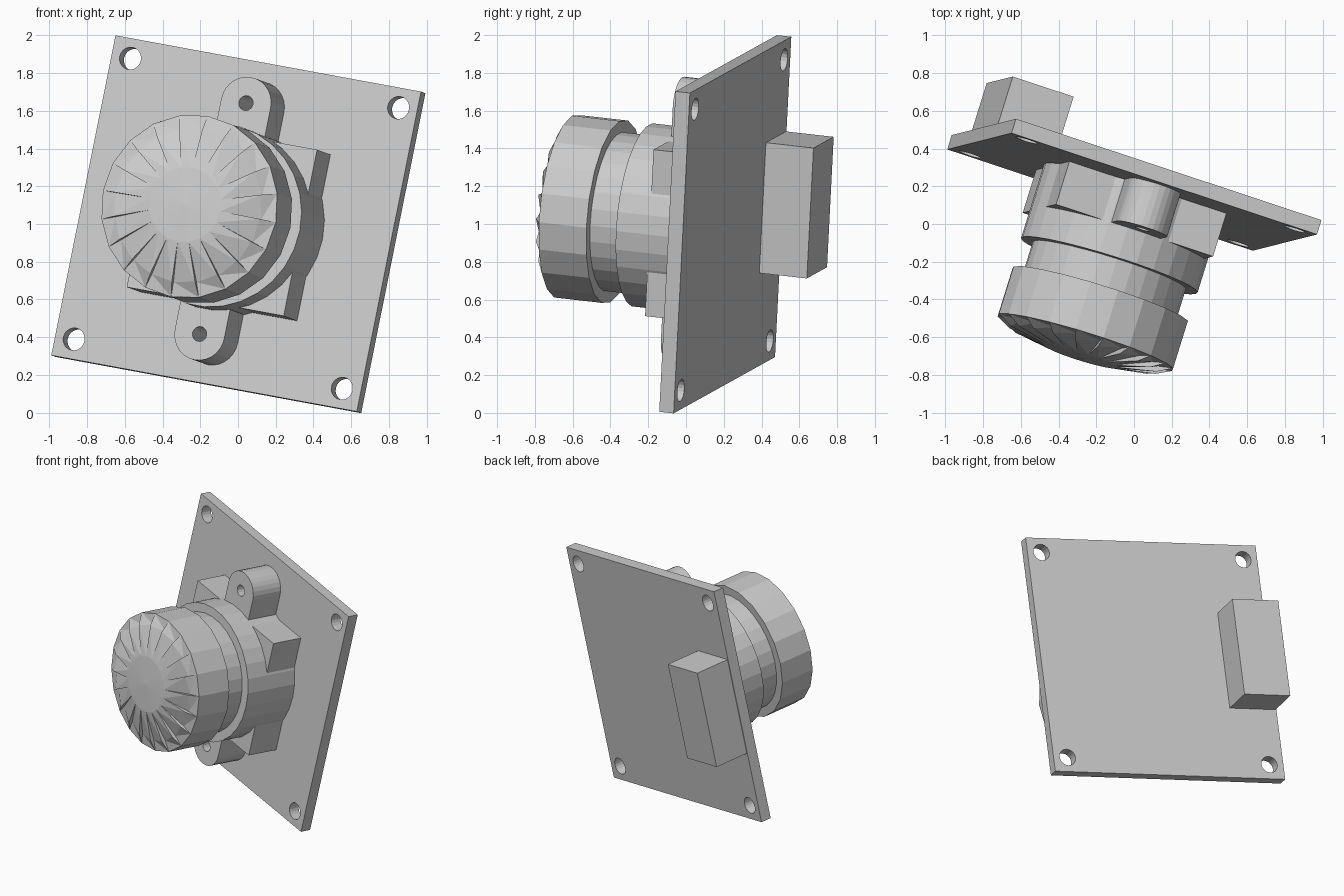
import bpy, bmesh, math
from mathutils import Matrix, Vector

if "Cube" in bpy.data.objects:
    bpy.data.objects.remove(bpy.data.objects["Cube"])

# Tilted frame: X = board right, Y = board up, Z = out of the board's front
right = Vector((0.935, -0.31, -0.172)).normalized()
up = Vector((0.196, 0.05, 0.979))
up = (up - right * up.dot(right)).normalized()
out = right.cross(up)
FRAME = Matrix.Translation((-0.01, 0.17, 1.003)) @ Matrix((right, up, out)).transposed().to_4x4()

grey = bpy.data.materials.new("light_grey")
grey.diffuse_color = (0.6, 0.6, 0.6, 1)
grey.use_nodes = True
grey.node_tree.nodes["Principled BSDF"].inputs["Base Color"].default_value = grey.diffuse_color


def finish(name, bm):
    bmesh.ops.recalc_face_normals(bm, faces=bm.faces)
    me = bpy.data.meshes.new(name)
    bm.to_mesh(me)
    bm.free()
    ob = bpy.data.objects.new(name, me)
    bpy.context.collection.objects.link(ob)
    me.materials.append(grey)
    ob.matrix_world = FRAME
    return ob


def box(name, lo, hi):
    bm = bmesh.new()
    bmesh.ops.create_cube(bm, size=1)
    for v in bm.verts:
        v.co = [l + (c + 0.5) * (h - l) for c, l, h in zip(v.co, lo, hi)]
    return finish(name, bm)


def arc(cx, cy, r, start=0.0, sweep=2 * math.pi, n=20):
    return [(cx + r * math.cos(start + sweep * i / n),
             cy + r * math.sin(start + sweep * i / n)) for i in range(n)]


def plate(name, outlines, z0, z1):
    """Extruded outline; the outlines after the first are holes."""
    cu = bpy.data.curves.new(name, 'CURVE')
    cu.dimensions = '2D'
    cu.fill_mode = 'BOTH'
    cu.extrude = (z1 - z0) / 2
    for pts in outlines:
        sp = cu.splines.new('POLY')
        sp.points.add(len(pts) - 1)
        for p, (x, y) in zip(sp.points, pts):
            p.co = (x, y, 0, 1)
        sp.use_cyclic_u = True
    tmp = bpy.data.objects.new(name + "_outline", cu)
    bpy.context.collection.objects.link(tmp)
    me = bpy.data.meshes.new_from_object(tmp.evaluated_get(bpy.context.evaluated_depsgraph_get()))
    bpy.data.objects.remove(tmp)
    bm = bmesh.new()
    bm.from_mesh(me)
    bmesh.ops.remove_doubles(bm, verts=bm.verts, dist=1e-5)
    bmesh.ops.translate(bm, verts=bm.verts, vec=(0, 0, (z0 + z1) / 2))
    for f in bm.faces:
        f.smooth = False
    return finish(name, bm)


def lathe(name, profile, sides):
    bm = bmesh.new()
    rings = [[bm.verts.new((x, y, z)) for x, y in arc(0, 0, r, n=sides)] for r, z in profile]
    for a, b in zip(rings, rings[1:]):
        for i in range(sides):
            j = (i + 1) % sides
            bm.faces.new((a[i], a[j], b[j], b[i]))
    bm.faces.new(rings[0])
    bm.faces.new(rings[-1])
    return finish(name, bm)


# Square board with four corner holes
H = 0.866
holes = [arc(sx * 0.76, sy * 0.76, 0.06) for sx in (-1, 1) for sy in (-1, 1)]
plate("board", [[(-H, -H), (H, -H), (H, H), (-H, H)]] + holes, -0.08, 0)

# Connector on the back
box("rear_connector", (-0.86, -0.35, -0.345), (-0.515, 0.355, -0.08))

# Square lens mount and the two screw lugs
box("lens_mount", (-0.45, -0.45, 0), (0.44, 0.45, 0.24))
for name, s in (("upper_lug", 1), ("lower_lug", -1)):
    r, c = 0.14, 0.625
    outline = arc(0, s * c, r, 0, s * math.pi, 14) + [(-r, s * c), (-r, s * 0.38), (r, s * 0.38)]
    plate(name, [outline, arc(0, s * c, 0.04, n=14)], 0, 0.24)

# Barrel, neck and front cap
lathe("lens_barrel", [(0.49, 0), (0.49, 0.41), (0.425, 0.41), (0.425, 0.6)], 30)
N = 20
CAP_FRONT = 0.84
lathe("lens_cap", [(0.49, 0.575), (0.49, CAP_FRONT)], N)

# Shallow fluted dome: each sector steps up to the next like a saw tooth
bm = bmesh.new()
tip = bm.verts.new((0, 0, 0.93))


def ring(r, z):
    return [bm.verts.new((x, y, z)) for x, y in arc(0, 0, r, n=N)]


rim, low, high, inner = (ring(0.49, CAP_FRONT), ring(0.41, 0.852),
                         ring(0.41, 0.882), ring(0.2, 0.92))
for i in range(N):
    j = (i + 1) % N
    for f in ((rim[i], rim[j], low[i]), (rim[j], high[j], low[i]),
              (low[i], high[j], inner[i]), (high[j], inner[j], inner[i]),
              (rim[i], low[i], high[i]), (low[i], inner[i], high[i]),
              (inner[i], inner[j], tip)):
        bm.faces.new(f)
finish("lens_dome", bm)
